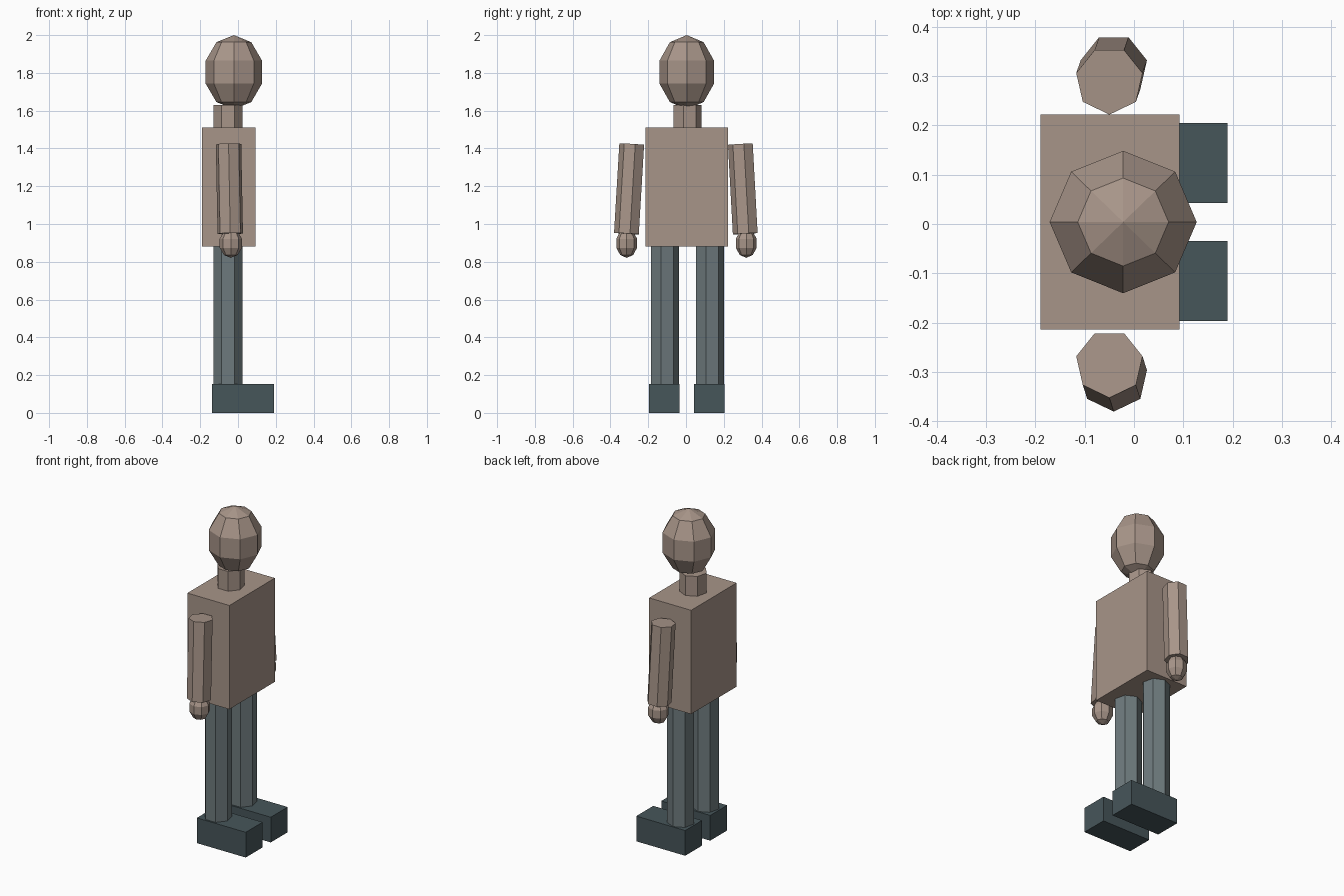
import bpy, bmesh, math
from mathutils import Vector, Matrix

if "Cube" in bpy.data.objects:
    bpy.data.objects.remove(bpy.data.objects["Cube"])

CY = 0.004  # body centre line in y


def material(name, rgb):
    m = bpy.data.materials.new(name)
    m.diffuse_color = (*rgb, 1)
    m.use_nodes = True
    m.node_tree.nodes["Principled BSDF"].inputs["Base Color"].default_value = m.diffuse_color
    return m


SKIN = material("skin", (0.39, 0.30, 0.25))
GREY = material("grey_trousers", (0.155, 0.195, 0.205))
DARK = material("dark_shoes", (0.062, 0.092, 0.102))


def finish(name, bm, mat):
    bmesh.ops.recalc_face_normals(bm, faces=bm.faces)
    me = bpy.data.meshes.new(name)
    bm.to_mesh(me)
    bm.free()
    me.materials.append(mat)
    ob = bpy.data.objects.new(name, me)
    bpy.context.collection.objects.link(ob)
    return ob


def box(name, lo, hi, mat):
    lo, hi = Vector(lo), Vector(hi)
    bm = bmesh.new()
    bmesh.ops.create_cube(bm, size=1)
    bmesh.ops.scale(bm, vec=hi - lo, verts=bm.verts)
    bmesh.ops.translate(bm, vec=(lo + hi) / 2, verts=bm.verts)
    return finish(name, bm, mat)


def ring(bm, n, r, z, start):
    return [bm.verts.new((r * math.cos(start + math.tau * i / n),
                          r * math.sin(start + math.tau * i / n), z)) for i in range(n)]


def tube(name, p, q, r, mat, start=math.pi / 2, n=7):
    """Seven-sided limb from p (bottom) to q (top)."""
    p, q = Vector(p), Vector(q)
    bm = bmesh.new()
    a = ring(bm, n, r, 0, start)
    b = ring(bm, n, r, (q - p).length, start)
    bm.faces.new(a)
    bm.faces.new(b)
    for i in range(n):
        j = (i + 1) % n
        bm.faces.new((a[i], a[j], b[j], b[i]))
    rot = Vector((0, 0, 1)).rotation_difference(q - p).to_matrix().to_4x4()
    bm.transform(Matrix.Translation(p) @ rot)
    return finish(name, bm, mat)


def ball(name, centre, radii, mat, n=8, bands=5):
    """Low-poly ellipsoid with a point at top and bottom."""
    bm = bmesh.new()
    rows = [ring(bm, n, math.sin(math.pi * k / bands), math.cos(math.pi * k / bands), 0)
            for k in range(1, bands)]
    top, low = bm.verts.new((0, 0, 1)), bm.verts.new((0, 0, -1))
    for i in range(n):
        j = (i + 1) % n
        bm.faces.new((top, rows[0][i], rows[0][j]))
        bm.faces.new((low, rows[-1][j], rows[-1][i]))
        for a, b in zip(rows, rows[1:]):
            bm.faces.new((a[i], b[i], b[j], a[j]))
    bm.transform(Matrix.Translation(centre) @ Matrix.Diagonal((*radii, 1)))
    return finish(name, bm, mat)


# Torso, neck and head
box("torso", (-0.19, CY - 0.218, 0.88), (0.092, CY + 0.218, 1.51), SKIN)
tube("neck", (-0.053, CY, 1.48), (-0.053, CY, 1.63), 0.078, SKIN)
ball("head", (-0.022, CY, 1.804), (0.157, 0.152, 0.196), SKIN)

for side, s in (("left", 1), ("right", -1)):
    # Legs and feet
    y = CY + s * 0.12
    tube(side + "_leg", (-0.053, y, 0.14), (-0.053, y, 0.90), 0.078, GREY)
    box(side + "_foot", (-0.138, y - 0.081, 0), (0.19, y + 0.081, 0.153), DARK)
    # Slightly splayed arms and hands
    top, low = (0.291, 0.317) if s > 0 else (-0.284, -0.312)
    tube(side + "_arm", (-0.041, low, 0.949), (-0.050, top, 1.423), 0.069, SKIN,
         start=-math.pi / 2)
    ball(side + "_hand", (-0.038, low + s * 0.002, 0.898), (0.062, 0.058, 0.077), SKIN)
